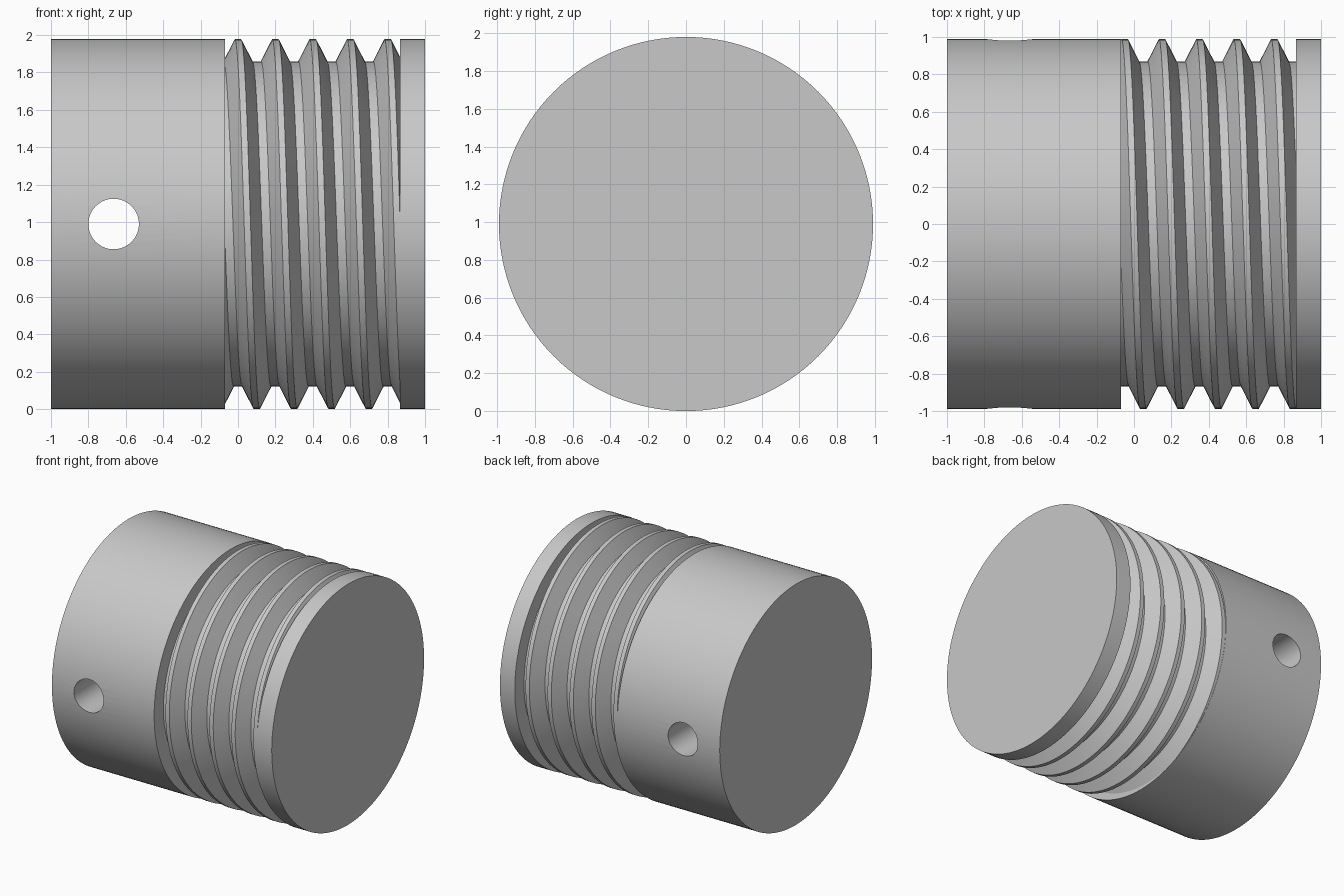
import bpy, bmesh, math
from mathutils import Vector, Matrix

if "Cube" in bpy.data.objects:
    bpy.data.objects.remove(bpy.data.objects["Cube"], do_unlink=True)

RADIUS, ROOT, CREST = 0.99, 0.87, 0.988
PITCH, SEGMENTS = 0.2, 128
THREAD_START, THREAD_END = -0.07, 0.865
OVERLAP = 0.01          # thread core tucked into the neighbouring parts

steel = bpy.data.materials.new("light grey")
steel.use_nodes = True
grey = (0.58, 0.58, 0.58, 1)
steel.diffuse_color = grey
steel.node_tree.nodes["Principled BSDF"].inputs["Base Color"].default_value = grey


def finish(name, bm):
    bmesh.ops.recalc_face_normals(bm, faces=bm.faces[:])
    mesh = bpy.data.meshes.new(name)
    bm.to_mesh(mesh)
    bm.free()
    mesh.materials.append(steel)
    obj = bpy.data.objects.new(name, mesh)
    bpy.context.collection.objects.link(obj)
    return obj


def smooth(obj):
    bpy.ops.object.select_all(action="DESELECT")
    obj.select_set(True)
    bpy.context.view_layer.objects.active = obj
    bpy.ops.object.shade_smooth_by_angle(angle=math.radians(25))


def cylinder(name, radius, length, centre, axis, segments=SEGMENTS):
    bm = bmesh.new()
    turn = Matrix.Rotation(math.pi / 2, 4, axis)
    bmesh.ops.create_cone(bm, cap_ends=True, segments=segments, radius1=radius,
                          radius2=radius, depth=length,
                          matrix=Matrix.Translation(centre) @ turn)
    return finish(name, bm)


# Plain head with a cross hole drilled right through
head = cylinder("head", RADIUS, THREAD_START + 1,
                ((THREAD_START - 1) / 2, 0, RADIUS), "Y")
drill = cylinder("hole_cutter", 0.135, 3, (-0.665, 0, RADIUS), "X", 64)
drill.hide_render = True
cut = head.modifiers.new("cross_hole", "BOOLEAN")
cut.operation, cut.solver, cut.object = "DIFFERENCE", "EXACT", drill
bpy.context.view_layer.objects.active = head
bpy.ops.object.modifier_apply(modifier=cut.name)
bpy.data.objects.remove(drill, do_unlink=True)

# End collar
collar = cylinder("end_collar", RADIUS, 1 - THREAD_END,
                  ((1 + THREAD_END) / 2, 0, RADIUS), "Y")

# Helical thread: a trapezoid profile advancing one pitch per turn
profile = [(-0.017, CREST), (0.017, CREST), (0.077, ROOT), (0.123, ROOT)]
rows = [(turn * PITCH + x, r) for turn in range(-3, 7) for x, r in profile]
bm = bmesh.new()
grid = []
for x, r in rows:
    ring = []
    for j in range(SEGMENTS):
        t = j / SEGMENTS
        a = t * math.tau
        ring.append(bm.verts.new((x + PITCH * t, -r * math.sin(a),
                                  RADIUS + r * math.cos(a))))
    grid.append(ring)
step = len(profile)
for i in range(len(rows) - 1):
    for j in range(SEGMENTS):
        if j < SEGMENTS - 1:
            bm.faces.new((grid[i][j], grid[i + 1][j],
                          grid[i + 1][j + 1], grid[i][j + 1]))
        elif i + 1 + step < len(rows):
            # the seam joins each row to the one a full turn further on
            bm.faces.new((grid[i][j], grid[i + 1][j],
                          grid[i + 1 + step][0], grid[i + step][0]))

# Trim both ends square and close them
for x, side in ((THREAD_START - OVERLAP, -1), (THREAD_END + OVERLAP, 1)):
    bmesh.ops.bisect_plane(bm, geom=bm.verts[:] + bm.edges[:] + bm.faces[:],
                           plane_co=Vector((x, 0, 0)),
                           plane_no=Vector((side, 0, 0)), clear_outer=True)
bmesh.ops.holes_fill(bm, edges=[e for e in bm.edges if e.is_boundary], sides=0)
thread = finish("thread", bm)

for part in (head, collar, thread):
    smooth(part)
